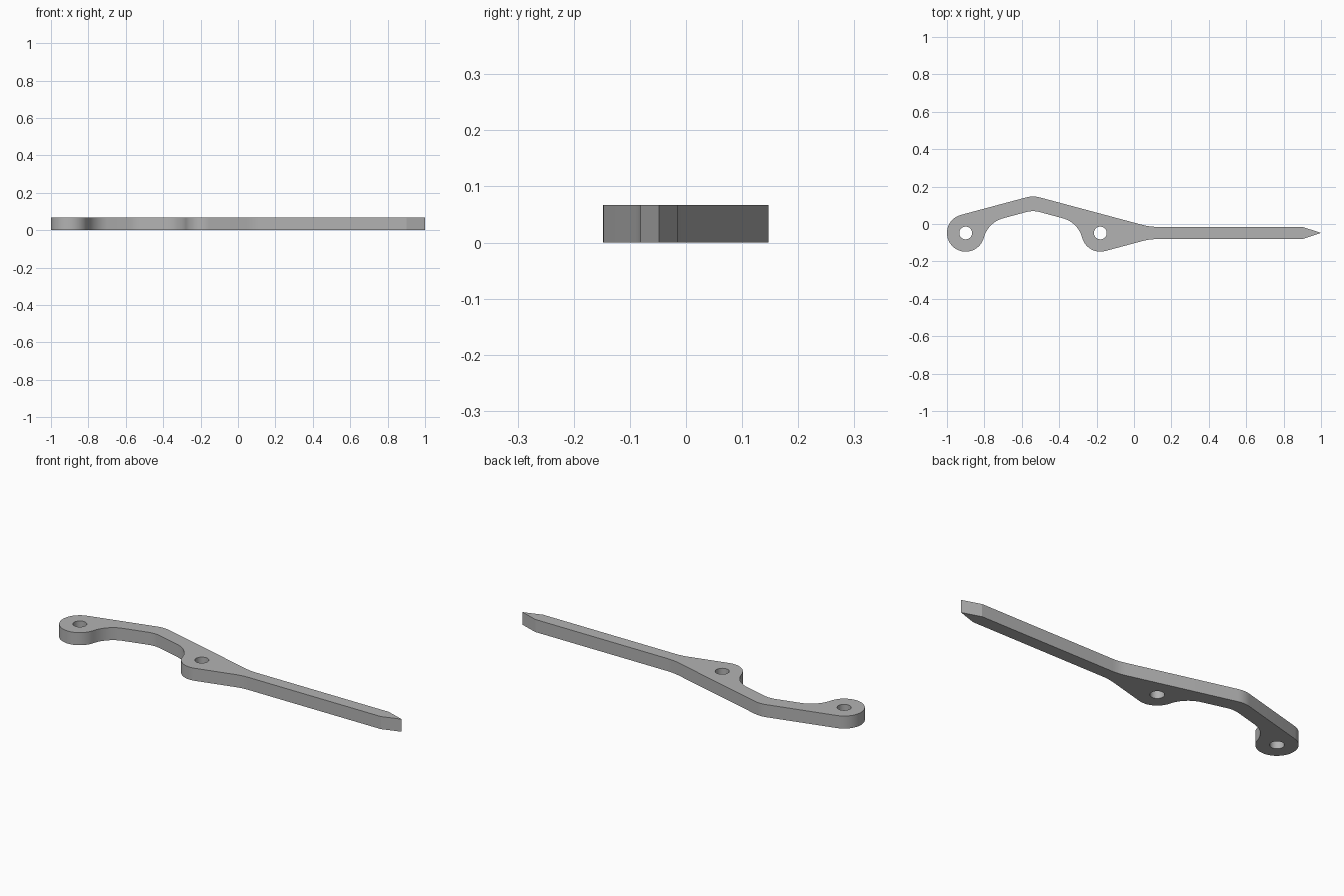
import bpy
import bmesh
import math
from mathutils import Vector

old = bpy.data.objects.get("Cube")
if old:
    bpy.data.objects.remove(old, do_unlink=True)

THICK = 0.067
MID_X = -0.54        # symmetry line of the arched section
AXIS_Y = -0.048      # line through both holes and the pointed tip
BOSS_R, HOLE_R = 0.1, 0.034
LEFT_X, RIGHT_X = -0.9, -0.18


def arc(cx, cy, r, start, end, steps):
    """Points along a circular arc, angles in degrees."""
    angles = [math.radians(start + (end - start) * i / steps) for i in range(steps + 1)]
    return [Vector((cx + r * math.cos(a), cy + r * math.sin(a))) for a in angles]


def rounded(before, corner, after, reach=0.037, steps=6):
    """Points of a softly rounded corner."""
    before, corner, after = Vector(before), Vector(corner), Vector(after)
    a = corner + (before - corner).normalized() * reach
    b = corner + (after - corner).normalized() * reach
    ts = [i / steps for i in range(steps + 1)]
    return [a * (1 - t) ** 2 + corner * 2 * t * (1 - t) + b * t * t for t in ts]


def mirrored(points):
    return [Vector((2 * MID_X - p.x, p.y)) for p in reversed(points)]


# Key corners of the outline
tip = Vector((1, AXIS_Y))
shoulder_top, shoulder_low = Vector((0.9, -0.015)), Vector((0.9, -0.081))
neck_top, neck_low = Vector((0.083, -0.015)), Vector((0.083, -0.081))
peak, inner_peak = Vector((MID_X, 0.152)), Vector((MID_X, 0.0735))

# Curved runs
left_boss = arc(LEFT_X, AXIS_Y, BOSS_R, 105, 345, 36)
hollow = arc(-0.662, -0.11, 0.1455, 165, 105, 12)
right_boss = arc(RIGHT_X, AXIS_Y, BOSS_R, 195, 285, 14)

# Whole outline, counter-clockwise
outline = [tip, shoulder_top]
outline += rounded(shoulder_top, neck_top, peak)
outline += rounded(neck_top, peak, left_boss[0])
outline += left_boss + hollow[1:]
outline += rounded(hollow[-1], inner_peak, mirrored(hollow)[0])
outline += mirrored(hollow) + right_boss[1:]
outline += rounded(right_boss[-1], neck_low, shoulder_low)
outline += [shoulder_low]

loops = [outline] + [arc(x, AXIS_Y, HOLE_R, 0, 360, 40)[:-1] for x in (LEFT_X, RIGHT_X)]

# Fill the outline around the holes, then give it thickness
bm = bmesh.new()
for loop in loops:
    verts = [bm.verts.new((p.x, p.y, 0)) for p in loop]
    for i, v in enumerate(verts):
        bm.edges.new((v, verts[(i + 1) % len(verts)]))
bmesh.ops.triangle_fill(bm, use_beauty=True, use_dissolve=False, edges=bm.edges[:])
result = bmesh.ops.extrude_face_region(bm, geom=bm.faces[:], use_keep_orig=True)
top = [g for g in result["geom"] if isinstance(g, bmesh.types.BMVert)]
bmesh.ops.translate(bm, verts=top, vec=(0, 0, THICK))
bmesh.ops.recalc_face_normals(bm, faces=bm.faces[:])

mesh = bpy.data.meshes.new("pointed_lever")
bm.to_mesh(mesh)
bm.free()
lever = bpy.data.objects.new("pointed_lever", mesh)
bpy.context.collection.objects.link(lever)

# Plain grey
grey = bpy.data.materials.new("plain_grey")
grey.use_nodes = True
colour = (0.45, 0.45, 0.45, 1)
grey.diffuse_color = colour
grey.node_tree.nodes["Principled BSDF"].inputs["Base Color"].default_value = colour
mesh.materials.append(grey)

# Smooth curved walls, crisp corners
bpy.ops.object.select_all(action="DESELECT")
lever.select_set(True)
bpy.context.view_layer.objects.active = lever
bpy.ops.object.shade_smooth_by_angle(angle=math.radians(13))
